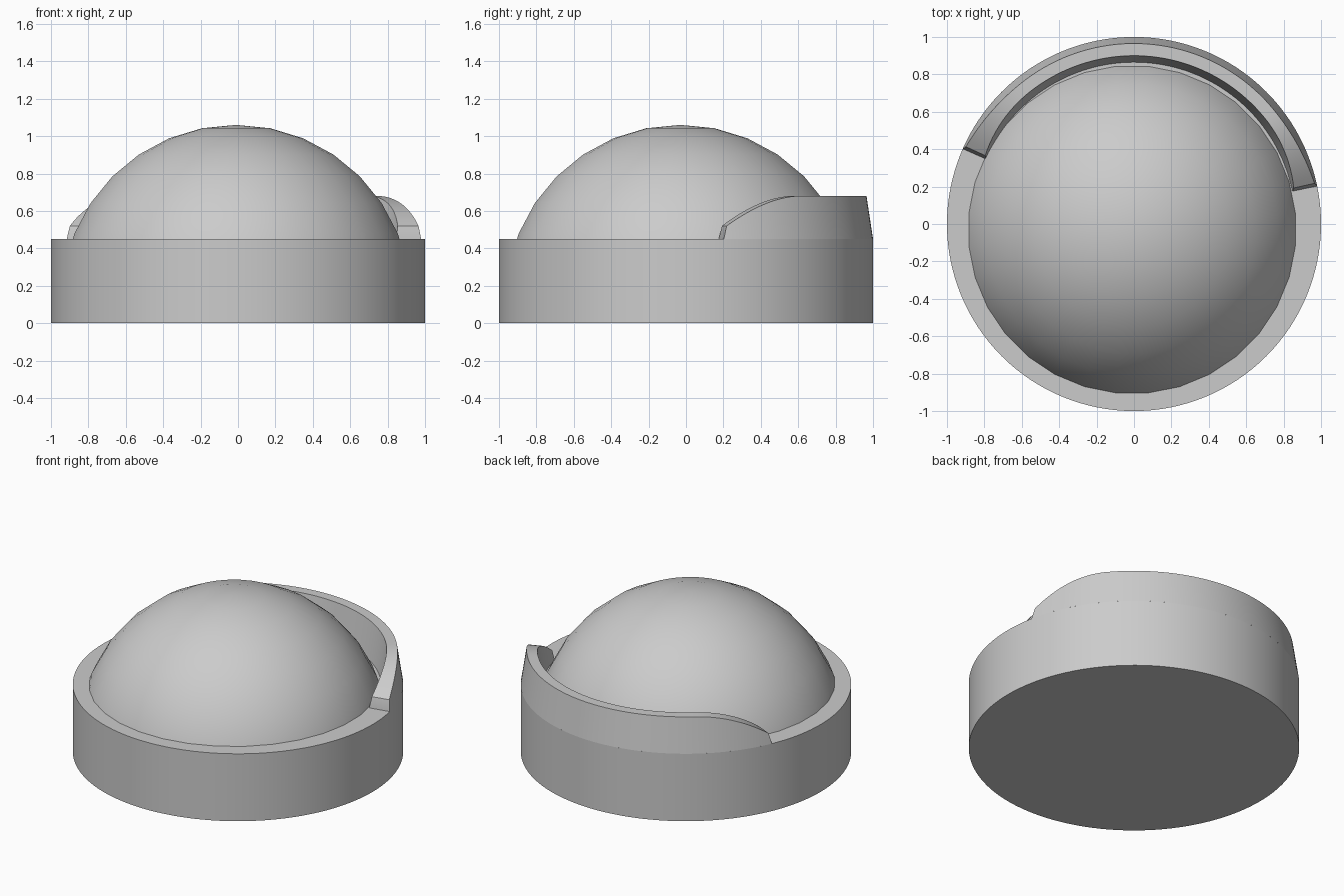
import bpy, bmesh
from math import sin, cos, pi, radians

cube = bpy.data.objects.get("Cube")
if cube:
    bpy.data.objects.remove(cube, do_unlink=True)

BASE_H = 0.45      # top of the round base
WALL_H = 0.68      # top of the curved wall

grey = bpy.data.materials.new("mid grey")
grey.use_nodes = True
colour = (0.6, 0.6, 0.6, 1)
grey.diffuse_color = colour
grey.node_tree.nodes["Principled BSDF"].inputs["Base Color"].default_value = colour


def finish(name, bm, angle):
    """Turn a bmesh into a smooth shaded object."""
    bmesh.ops.recalc_face_normals(bm, faces=bm.faces)
    mesh = bpy.data.meshes.new(name)
    bm.to_mesh(mesh)
    bm.free()
    mesh.materials.append(grey)
    obj = bpy.data.objects.new(name, mesh)
    bpy.context.collection.objects.link(obj)
    bpy.ops.object.select_all(action='DESELECT')
    obj.select_set(True)
    bpy.context.view_layer.objects.active = obj
    bpy.ops.object.shade_smooth_by_angle(angle=radians(angle))
    return obj


# Round base
bm = bmesh.new()
bmesh.ops.create_cone(bm, cap_ends=True, segments=128, radius1=1, radius2=1, depth=BASE_H)
bmesh.ops.translate(bm, verts=bm.verts, vec=(0, 0, BASE_H / 2))
finish("base", bm, 30)

# Dome: the upper part of a sphere sunk into the base
bm = bmesh.new()
bmesh.ops.create_uvsphere(bm, u_segments=32, v_segments=16, radius=0.94)
for v in bm.verts:
    x, y = v.co.x, v.co.y
    turn = pi / 32
    v.co.x = x * cos(turn) - y * sin(turn) - 0.01
    v.co.y = x * sin(turn) + y * cos(turn) - 0.03
    v.co.z += 0.12
bmesh.ops.bisect_plane(bm, geom=bm.verts[:] + bm.edges[:] + bm.faces[:],
                       plane_co=(0, 0, BASE_H - 0.05), plane_no=(0, 0, 1), clear_inner=True)
finish("dome", bm, 40)

# Curved wall around the back, with ramped ends and tapering sides
START, END, RAMP = 11.7, 156.3, 27
STEPS = 64


def wall_top(deg):
    """Height of the wall, easing from a low step up to a level top."""
    t = min(1, (min(deg - START, END - deg) - 1) / RAMP)
    return WALL_H - 0.16 * (1 - t) ** 2


stations = [(START, BASE_H + 0.001)]
for i in range(STEPS + 1):
    deg = START + 1 + (END - START - 2) * i / STEPS
    stations.append((deg, wall_top(deg)))
stations.append((END, BASE_H + 0.001))

bm = bmesh.new()
rings = []
for deg, top in stations:
    a = radians(deg)
    rise = (top - BASE_H) / (WALL_H - BASE_H)
    section = [(1, BASE_H), (1 - 0.035 * rise, top),
               (0.865 + 0.035 * rise, top), (0.865, BASE_H)]
    rings.append([bm.verts.new((r * cos(a), r * sin(a), z)) for r, z in section])
for p, q in zip(rings, rings[1:]):
    for k in range(3):
        bm.faces.new((p[k], p[k + 1], q[k + 1], q[k]))
bm.faces.new(rings[0])
bm.faces.new(rings[-1])
finish("back_wall", bm, 30)
